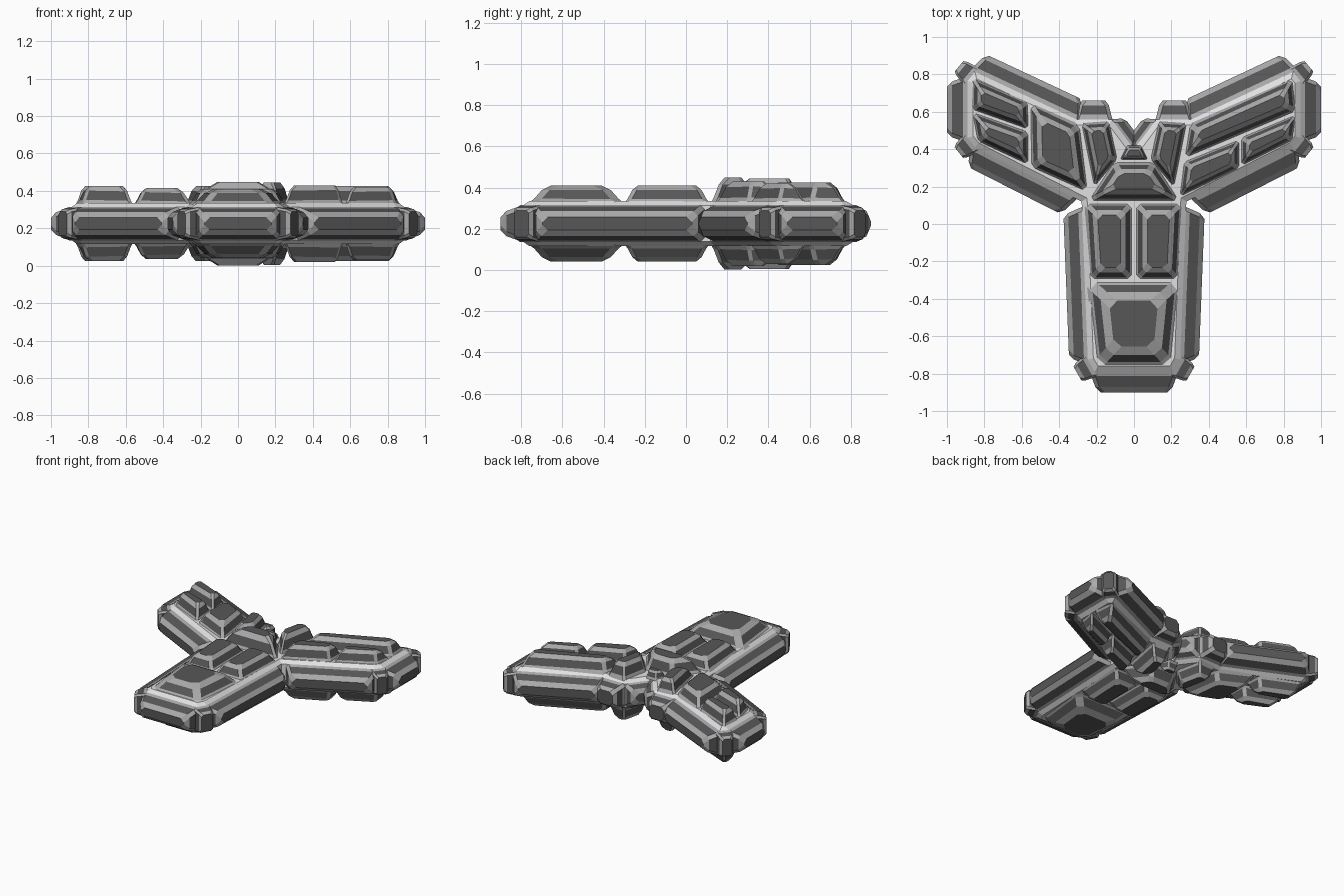
import bpy, bmesh
from mathutils import Vector

if "Cube" in bpy.data.objects:
    bpy.data.objects.remove(bpy.data.objects["Cube"])

MID = 0.225   # height of the symmetry plane


def material(name, v):
    m = bpy.data.materials.new(name)
    m.diffuse_color = (v, v, v * 1.02, 1)
    m.use_nodes = True
    m.node_tree.nodes["Principled BSDF"].inputs["Base Color"].default_value = m.diffuse_color
    return m


MATS = [material("dark_plate", 0.095), material("grey_trim", 0.4),
        material("light_core", 0.75)]


def finish(bm, name, mirror_z=False):
    me = bpy.data.meshes.new(name)
    bm.to_mesh(me)
    bm.free()
    for m in MATS:
        me.materials.append(m)
    ob = bpy.data.objects.new(name, me)
    ob.location.z = MID
    bpy.context.collection.objects.link(ob)
    if mirror_z:
        mod = ob.modifiers.new("underside", 'MIRROR')
        mod.use_axis = (False, False, True)
        mod.use_mirror_merge = False
    return ob


def plate(pts, h, insets, up=False, chamfer=0.014):
    """Raised plate: grey foot, dark slope, grey chamfer, dark top."""
    bm = bmesh.new()
    f = bm.faces.new([bm.verts.new(p) for p in pts])
    f.normal_update()
    if up and f.normal.z < 0:
        f.normal_flip()
    rings = []
    for t, part, mat in zip(insets, (0.27, 0.5, 0.23), (1, 0, 1)):
        ring = bmesh.ops.inset_individual(bm, faces=[f], thickness=t, depth=h * part,
                                          use_even_offset=True)["faces"]
        for r in ring:
            r.material_index = mat
        f.material_index = 0
        rings.append(set(ring) - {f})
    corners = [e for e in bm.edges if len(e.link_faces) == 2
               and any(set(e.link_faces) <= r for r in rings)]
    bmesh.ops.bevel(bm, geom=corners, offset=chamfer, offset_type='OFFSET',
                    segments=1, profile=0.5, affect='EDGES', material=1)
    return bm


def flip(pts):
    return [(-x, y) for x, y in pts]


# Core: three-armed body, outline runs anticlockwise
half = [(0.21, -0.79), (0.247, -0.725), (0.28, 0.12), (0.85, 0.41), (0.89, 0.46),
        (0.89, 0.765), (0.85, 0.813), (0.31, 0.56), (0.12, 0.56)]
outline = half + [(0, 0.4)] + flip(half)[::-1]
bm = bmesh.new()
low = [bm.verts.new((x, y, 0)) for x, y in outline]
top = [bm.verts.new((x, y, 0.088)) for x, y in outline]
n = len(outline)
for i in range(n):
    j = (i + 1) % n
    bm.faces.new((low[i], low[j], top[j], top[i]))
cap = bm.faces.new(top)
bm.normal_update()
bmesh.ops.inset_individual(bm, faces=[cap], thickness=0.03, depth=0.022,
                           use_even_offset=True)
for f in bm.faces:
    f.material_index = 2
finish(bm, "core_body", True)

# Side plates on every edge of the outline
for i in range(n):
    p, q = Vector(outline[i]), Vector(outline[(i + 1) % n])
    d = (q - p).normalized()
    length = (q - p).length
    notch = 0 in (round(p.x, 3), round(q.x, 3))
    # default: long side plate
    name, h, ins, grow, cham = "side_plate", 0.11, (0.01, 0.02, 0.028), 0.026, 0.02
    if length < 0.12:
        name, h, ins, grow, cham = "corner_plate", 0.085, (0.006, 0.008, 0.012), 0.03, 0.012
    elif notch:
        name, h, grow = "notch_plate", 0.06, 0.0
    elif length < 0.25:
        name, h, ins, grow = "back_plate", 0.1, (0.008, 0.012, 0.018), 0.005
    a, b = p - d * grow, q + d * grow
    if name == "side_plate":
        if length > 0.8:                      # front arm is a little slimmer
            h = 0.1
        if 0.1 < p.y < 0.2:                   # clear the inner arm joint
            a = p + d * 0.03
        if 0.1 < q.y < 0.2:
            b = q - d * 0.03
    pts = [(a.x, a.y, -0.09), (b.x, b.y, -0.09), (b.x, b.y, 0.09), (a.x, a.y, 0.09)]
    finish(plate(pts, h, ins, chamfer=cham), name)

# Deck plates: name, corners, height, inset scale
decks = [
    ("front_nose_plate", [(-0.255, -0.3), (0.25, -0.3), (0.205, -0.765), (-0.205, -0.765)],
     0.08, 1.4),
    ("front_left_plate", [(-0.265, 0.115), (-0.005, 0.115), (-0.005, -0.3), (-0.24, -0.3)],
     0.08, 0.85),
    ("front_right_plate", [(0.005, 0.115), (0.26, 0.115), (0.24, -0.3), (0.005, -0.3)],
     0.08, 0.85),
    ("hub_plate", [(-0.25, 0.12), (0.25, 0.12), (0.11, 0.335), (-0.11, 0.335)], 0.118, 0.85),
    ("hub_wedge", [(-0.08, 0.34), (0.08, 0.34), (0.04, 0.42), (-0.04, 0.42)], 0.06, 0.3),
    ("back_right_plate", [(0.085, 0.345), (0.215, 0.19), (0.285, 0.54), (0.13, 0.55)],
     0.115, 0.6),
    ("back_left_plate", [(-0.085, 0.345), (-0.215, 0.19), (-0.285, 0.54), (-0.13, 0.55)],
     0.095, 0.6),
    ("left_inner_plate", [(-0.56, 0.655), (-0.285, 0.53), (-0.24, 0.16), (-0.555, 0.3)],
     0.085, 0.85),
    ("left_outer_upper_plate", [(-0.865, 0.785), (-0.565, 0.655), (-0.56, 0.5), (-0.87, 0.61)],
     0.095, 0.65),
    ("left_outer_lower_plate", [(-0.87, 0.605), (-0.56, 0.495), (-0.56, 0.31), (-0.84, 0.44)],
     0.095, 0.7),
    ("right_long_plate", [(0.295, 0.535), (0.85, 0.785), (0.87, 0.6), (0.265, 0.345)],
     0.095, 0.75),
    ("right_inner_plate", [(0.265, 0.335), (0.565, 0.455), (0.565, 0.295), (0.24, 0.14)],
     0.1, 0.6),
    ("right_outer_plate", [(0.57, 0.465), (0.87, 0.59), (0.85, 0.445), (0.57, 0.305)],
     0.09, 0.6),
]
for name, pts, h, k in decks:
    ins = (0.022 * k, 0.026 * k, 0.03 * k)
    bm = plate([(x, y, 0.1) for x, y in pts], h + 0.005, ins, True, 0.022 * k)
    finish(bm, name, True)
